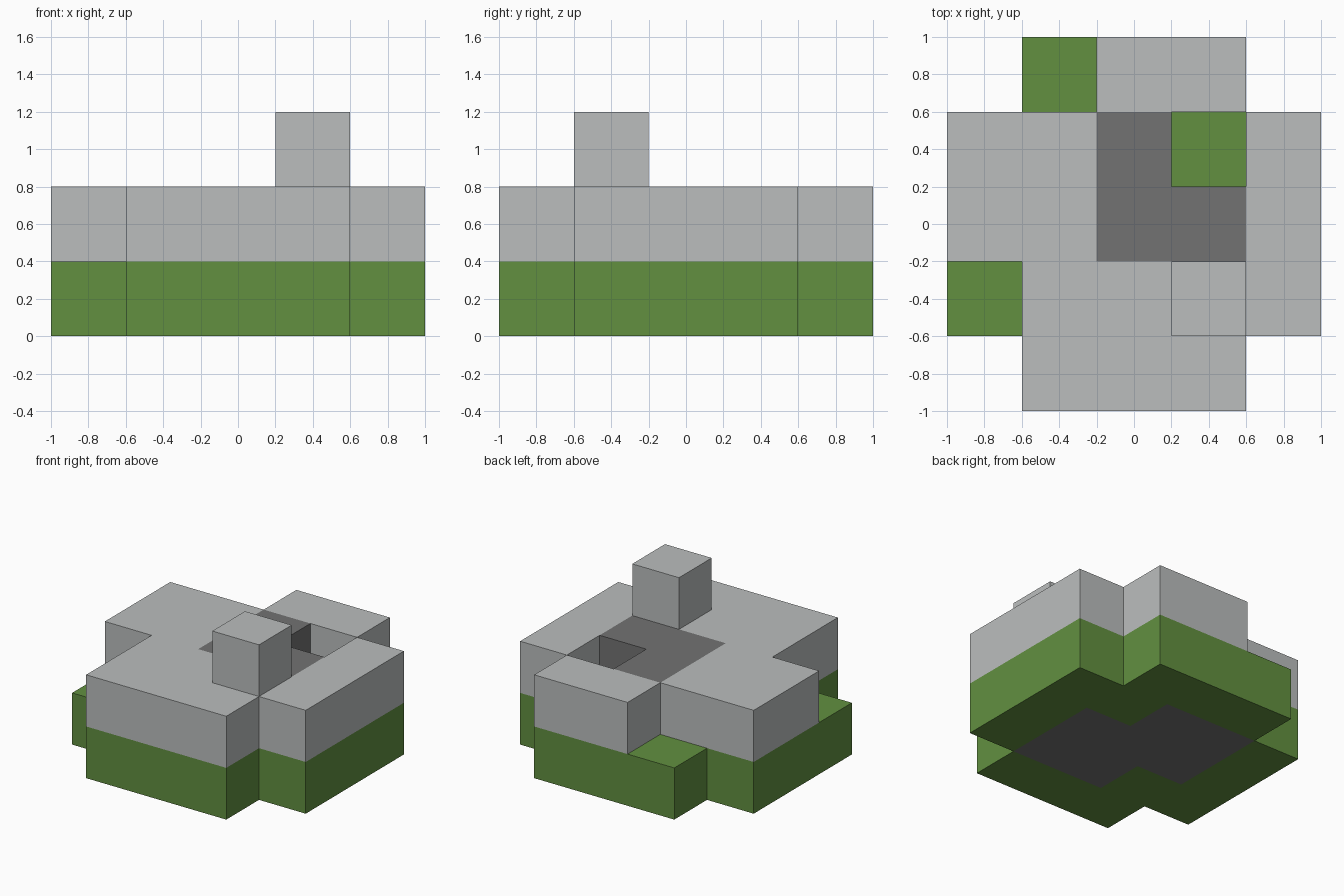
import bpy
import bmesh
from mathutils import Vector

cube = bpy.data.objects.get("Cube")
if cube:
    bpy.data.objects.remove(cube, do_unlink=True)

CELL = 0.4


def make_material(name, rgb):
    mat = bpy.data.materials.new(name)
    mat.use_nodes = True
    mat.diffuse_color = (*rgb, 1)
    mat.node_tree.nodes["Principled BSDF"].inputs["Base Color"].default_value = (*rgb, 1)
    return mat


green = make_material("grass_green", (0.122, 0.279, 0.051))
light = make_material("light_grey", (0.497, 0.515, 0.515))
dark = make_material("dark_grey", (0.171, 0.171, 0.171))

# Block plans from bottom to top, rows running from back to front
LAYERS = [
    [".GGG.",
     "GFFGG",
     "GFFFG",
     "GGFFG",
     ".GGG."],
    ["..SS.",
     "SSP.S",
     "SSPPS",
     ".SSSS",
     ".SSS."],
    [".....",
     ".....",
     ".....",
     "...T.",
     "....."],
]

# Which part each plan letter belongs to
PARTS = {
    "G": ("grass_base", green),
    "F": ("foundation_core", dark),
    "S": ("stone_platform", light),
    "P": ("inner_paving", dark),
    "T": ("tower_block", light),
}

blocks = {
    (col - 2, 2 - row, level): letter
    for level, plan in enumerate(LAYERS)
    for row, line in enumerate(plan)
    for col, letter in enumerate(line)
    if letter != "."
}


def add_side(bm, cell, axis, sign):
    """Add one outward-facing square of a block."""
    normal, u = Vector(), Vector()
    normal[axis] = sign
    u[(axis + 1) % 3] = 1
    v = normal.cross(u)
    centre = Vector(cell) + Vector((0, 0, 0.5)) + normal / 2
    corners = [(-1, -1), (1, -1), (1, 1), (-1, 1)]
    bm.faces.new([bm.verts.new((centre + (u * a + v * b) / 2) * CELL)
                  for a, b in corners])


def build_part(letter, name, mat):
    """Build the exposed surface of all blocks in one part."""
    bm = bmesh.new()
    for cell, kind in blocks.items():
        if kind != letter:
            continue
        for axis in range(3):
            for sign in (-1, 1):
                neighbour = list(cell)
                neighbour[axis] += sign
                if tuple(neighbour) not in blocks:
                    add_side(bm, cell, axis, sign)
    bmesh.ops.remove_doubles(bm, verts=bm.verts, dist=0.001)
    mesh = bpy.data.meshes.new(name)
    bm.to_mesh(mesh)
    bm.free()
    mesh.materials.append(mat)
    bpy.context.collection.objects.link(bpy.data.objects.new(name, mesh))


for letter, (name, mat) in PARTS.items():
    build_part(letter, name, mat)
